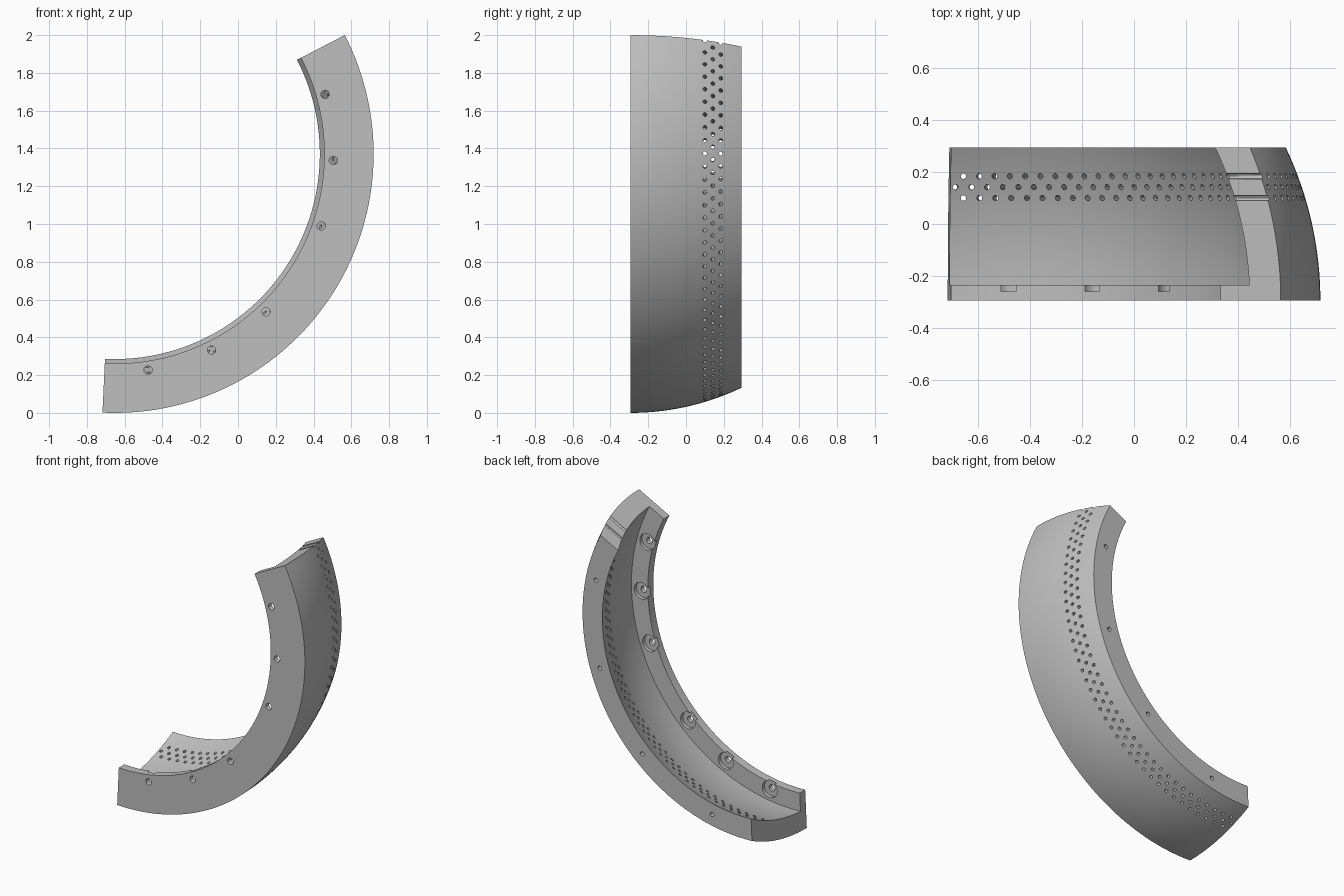
import bpy, bmesh, math
from mathutils import Matrix, Vector

cube = bpy.data.objects.get("Cube")
if cube:
    bpy.data.objects.remove(cube, do_unlink=True)

R_OUT, R_IN, R_FLANGE = 1.371, 1.236, 1.11
FRONT, STEP, BACK = -0.295, -0.235, 0.295
START, END, MIDDLE = -92.7, 27.3, -32.7
CENTRE = Vector((-0.653, 0, R_OUT))
SEGMENTS, ARC = 96, 16

grey = bpy.data.materials.new("light_grey")
grey.use_nodes = True
colour = (0.52, 0.52, 0.52, 1)
grey.diffuse_color = colour
grey.node_tree.nodes["Principled BSDF"].inputs["Base Color"].default_value = colour


def direction(degrees):
    a = math.radians(degrees)
    return Vector((math.cos(a), 0, math.sin(a)))


def at(radius, degrees, y):
    return CENTRE + direction(degrees) * radius + Vector((0, y, 0))


def make_object(name, bm):
    mesh = bpy.data.meshes.new(name)
    bmesh.ops.recalc_face_normals(bm, faces=bm.faces)
    bm.to_mesh(mesh)
    bm.free()
    mesh.materials.append(grey)
    obj = bpy.data.objects.new(name, mesh)
    bpy.context.collection.objects.link(obj)
    return obj


def spherical(radius, y0, y1):
    """Points (radius, y) along a sphere centred on the front plane."""
    ys = [y0 + (y1 - y0) * i / ARC for i in range(ARC + 1)]
    return [(math.sqrt(radius ** 2 - (y - FRONT) ** 2), y) for y in ys]


def drill(bm, start, end, radius, sides):
    axis = end - start
    matrix = Matrix.Translation((start + end) / 2) @ axis.to_track_quat("Z", "Y").to_matrix().to_4x4()
    bmesh.ops.create_cone(bm, cap_ends=True, segments=sides, radius1=radius,
                          radius2=radius, depth=axis.length, matrix=matrix)


# Curved shell with an inward front flange, swept through a third of a turn
profile = spherical(R_OUT, FRONT, BACK) + spherical(R_IN, BACK, STEP)
profile += [(R_FLANGE, STEP), (R_FLANGE, FRONT)]
bm = bmesh.new()
rings = []
for s in range(SEGMENTS + 1):
    angle = START + (END - START) * s / SEGMENTS
    rings.append([bm.verts.new(at(r, angle, y)) for r, y in profile])
count = len(profile)
for a, b in zip(rings, rings[1:]):
    for i in range(count):
        j = (i + 1) % count
        bm.faces.new((a[i], a[j], b[j], b[i]))
bm.faces.new(rings[0])
bm.faces.new(rings[-1])
shell = make_object("curved_shell", bm)

# Three staggered rows of small radial holes
bm = bmesh.new()
for y, first in ((0.1, 27.2), (0.142, 25.7), (0.184, 27.2)):
    for k in range(41 if first > 26 else 40):
        angle = first - 3.01 * k
        drill(bm, at(1.0, angle, y), at(1.45, angle, y), 0.0105, 12)
perforations = make_object("perforation_cutter", bm)

# Flange bolt holes and blind holes in the back rim
bolt_angles = [MIDDLE + side * a for side in (-1, 1) for a in (13.5, 31, 48.5)]
bm = bmesh.new()
for angle in bolt_angles:
    drill(bm, at(1.158, angle, FRONT - 0.05), at(1.158, angle, STEP + 0.02), 0.022, 24)
for angle in (MIDDLE + a for a in (-45, -15, 15, 45)):
    drill(bm, at(1.162, angle, BACK - 0.07), at(1.162, angle, BACK + 0.05), 0.015, 20)
bolts = make_object("bolt_hole_cutter", bm)

# Counterbores on the inner side of the flange
bm = bmesh.new()
for angle in bolt_angles:
    drill(bm, at(1.158, angle, STEP - 0.025), at(1.158, angle, STEP + 0.01), 0.057, 32)
counterbores = make_object("counterbore_cutter", bm)

bpy.ops.object.select_all(action="DESELECT")
bpy.context.view_layer.objects.active = shell
shell.select_set(True)
for cutter in (perforations, counterbores, bolts):
    mod = shell.modifiers.new(cutter.name, "BOOLEAN")
    mod.operation = "DIFFERENCE"
    mod.solver = "EXACT"
    mod.object = cutter
    bpy.ops.object.modifier_apply(modifier=mod.name)
    cutter.hide_render = True
    bpy.data.objects.remove(cutter, do_unlink=True)
bpy.ops.object.shade_smooth_by_angle(angle=math.radians(30))
